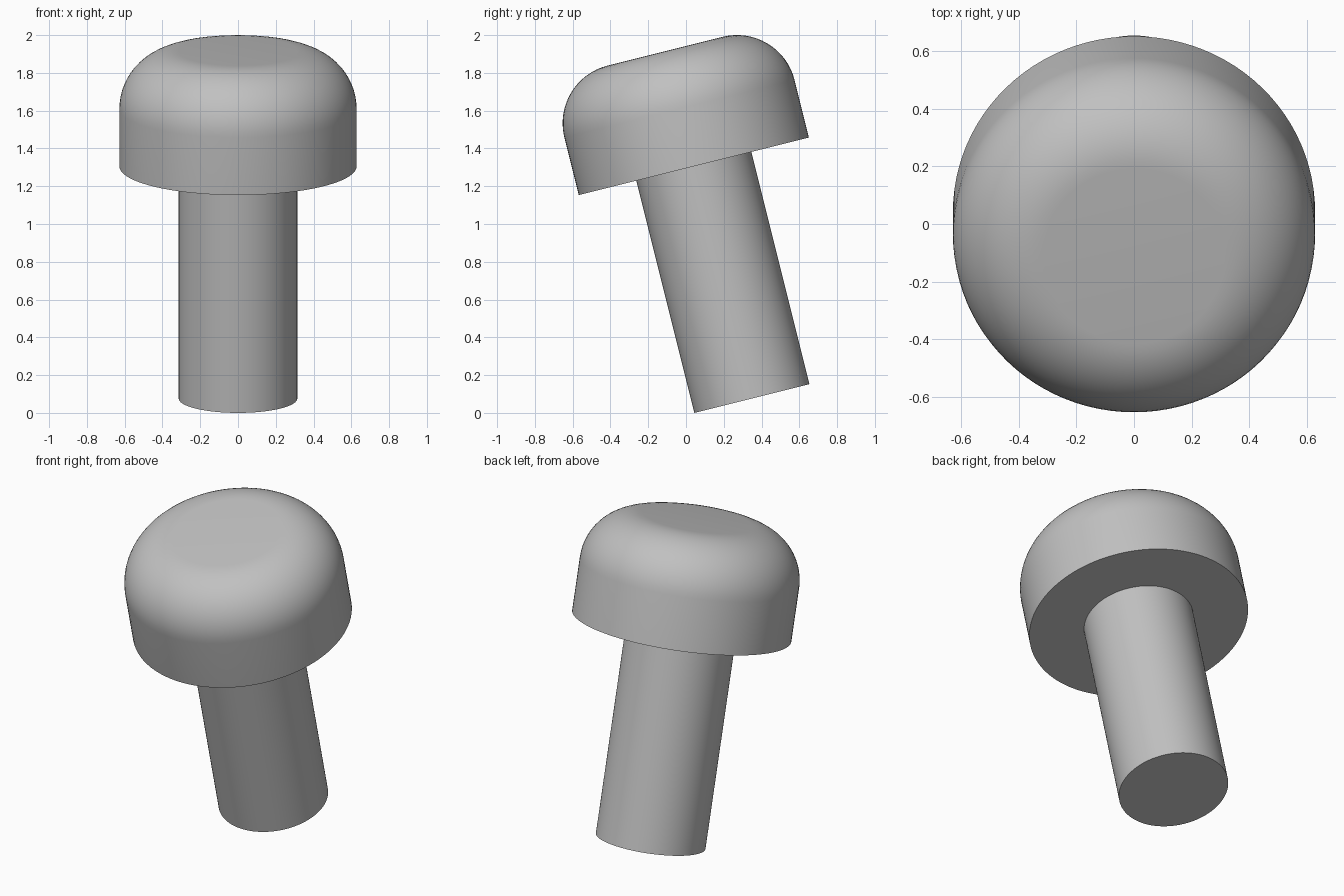
import bpy
import bmesh
from math import sin, cos, pi, radians
from mathutils import Matrix

cube = bpy.data.objects.get("Cube")
if cube:
    bpy.data.objects.remove(cube, do_unlink=True)

SEGMENTS = 96
SHAFT_RADIUS, SHAFT_LENGTH = 0.314, 1.267
HEAD_RADIUS, HEAD_HEIGHT, FILLET = 0.628, 0.628, 0.314
TILT = radians(14.04)

# The whole bolt leans toward the front about the centre of its shaft end
lean = Matrix.Translation((0, 0.349, SHAFT_RADIUS * sin(TILT))) @ Matrix.Rotation(TILT, 4, "X")

grey = bpy.data.materials.new("plain_grey")
grey.use_nodes = True
colour = (0.53, 0.53, 0.53, 1)
grey.diffuse_color = colour
grey.node_tree.nodes["Principled BSDF"].inputs["Base Color"].default_value = colour


def lathe(name, profile):
    """Spin a (radius, height) profile into a solid with flat end caps."""
    bm = bmesh.new()
    rings = []
    for radius, height in profile:
        rings.append([bm.verts.new((radius * cos(a), radius * sin(a), height))
                      for a in (2 * pi * i / SEGMENTS for i in range(SEGMENTS))])
    for low, high in zip(rings, rings[1:]):
        for i in range(SEGMENTS):
            j = (i + 1) % SEGMENTS
            bm.faces.new((low[i], low[j], high[j], high[i]))
    bm.faces.new(rings[0][::-1])
    bm.faces.new(rings[-1])
    mesh = bpy.data.meshes.new(name)
    bm.to_mesh(mesh)
    bm.free()
    mesh.materials.append(grey)
    obj = bpy.data.objects.new(name, mesh)
    obj.matrix_world = lean
    bpy.context.collection.objects.link(obj)
    bpy.ops.object.select_all(action="DESELECT")
    obj.select_set(True)
    bpy.context.view_layer.objects.active = obj
    bpy.ops.object.shade_smooth_by_angle(angle=radians(30))
    return obj


# Cylindrical shaft, ending at the underside of the head
lathe("shaft", [(SHAFT_RADIUS, 0), (SHAFT_RADIUS, SHAFT_LENGTH)])

# Wide head with a straight wall and a quarter-round shoulder
STEPS = 16
shoulder = [(HEAD_RADIUS - FILLET + FILLET * cos(a),
             SHAFT_LENGTH + HEAD_HEIGHT - FILLET + FILLET * sin(a))
            for a in (pi / 2 * i / STEPS for i in range(STEPS + 1))]
lathe("head", [(HEAD_RADIUS, SHAFT_LENGTH)] + shoulder)
